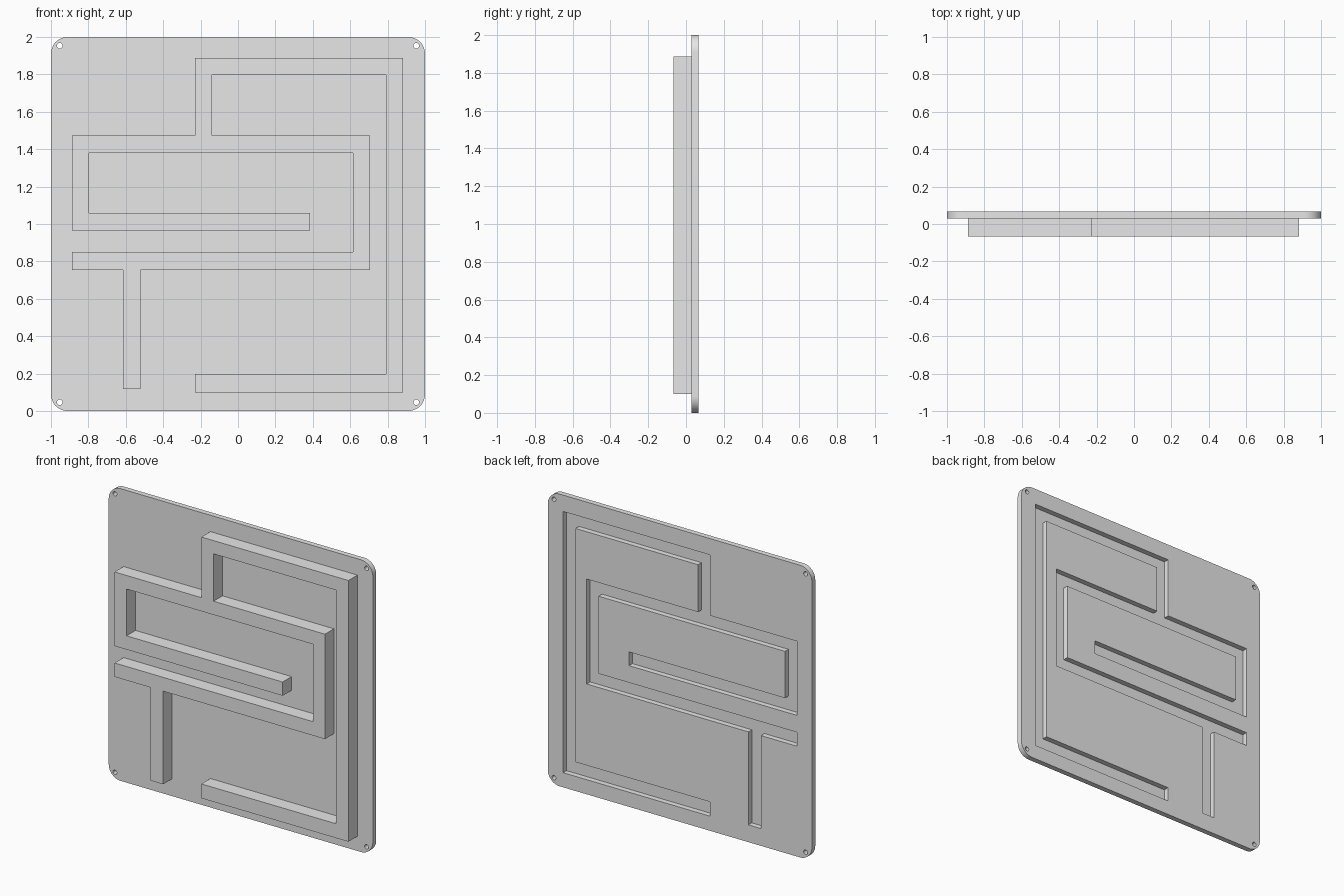
import bpy
import bmesh
from math import cos, sin, pi, radians
from mathutils import Matrix

cube = bpy.data.objects.get("Cube")
if cube:
    bpy.data.objects.remove(cube, do_unlink=True)

# One plain grey for every part
grey = bpy.data.materials.new("light grey")
grey.use_nodes = True
colour = (0.8, 0.8, 0.8, 1)
grey.diffuse_color = colour
for node in grey.node_tree.nodes:
    if node.type == 'BSDF_PRINCIPLED':
        node.inputs["Base Color"].default_value = colour


def arc(cx, cz, radius, start, end, steps):
    """Points along an arc, angles in degrees."""
    angles = [radians(start + (end - start) * i / steps) for i in range(steps + 1)]
    return [(cx + radius * cos(a), cz + radius * sin(a)) for a in angles]


def slab(name, outlines, y_front, y_back):
    """Extrude closed x-z outlines along y; inner outlines become holes."""
    curve = bpy.data.curves.new(name, 'CURVE')
    curve.dimensions = '2D'
    curve.fill_mode = 'BOTH'
    curve.extrude = (y_back - y_front) / 2
    for points in outlines:
        spline = curve.splines.new('POLY')
        spline.points.add(len(points) - 1)
        for point, (x, z) in zip(spline.points, points):
            point.co = (x, z, 0, 1)
        spline.use_cyclic_u = True
    obj = bpy.data.objects.new(name, curve)
    bpy.context.collection.objects.link(obj)
    bpy.ops.object.select_all(action='DESELECT')
    obj.select_set(True)
    bpy.context.view_layer.objects.active = obj
    bpy.ops.object.convert(target='MESH')
    obj = bpy.context.view_layer.objects.active

    # Stand the slab upright and weld its rims
    bm = bmesh.new()
    bm.from_mesh(obj.data)
    place = Matrix.Translation((0, (y_front + y_back) / 2, 0))
    bm.transform(place @ Matrix.Rotation(pi / 2, 4, 'X'))
    bmesh.ops.remove_doubles(bm, verts=bm.verts, dist=0.0001)
    bmesh.ops.recalc_face_normals(bm, faces=bm.faces)
    bm.to_mesh(obj.data)
    bm.free()
    obj.data.materials.clear()
    obj.data.materials.append(grey)
    bpy.ops.object.shade_smooth_by_angle(angle=radians(30))
    return obj


FRONT, JOIN, BACK = -0.067, 0.03, 0.067

# Winding wall outline
wall = [
    (-0.23, 0.1), (0.883, 0.1), (0.883, 1.888), (-0.23, 1.888),
    (-0.23, 1.473), (-0.888, 1.473), (-0.888, 0.966), (0.385, 0.966),
    (0.385, 1.06), (-0.797, 1.06), (-0.797, 1.38), (0.615, 1.38),
    (0.615, 0.85), (-0.888, 0.85), (-0.888, 0.755), (-0.615, 0.755),
    (-0.615, 0.118), (-0.52, 0.118), (-0.52, 0.755), (0.705, 0.755),
    (0.705, 1.473), (-0.138, 1.473), (-0.138, 1.797), (0.79, 1.797),
    (0.79, 0.198), (-0.23, 0.198),
]

# Rounded plate outline and its corner screw holes
RADIUS = 0.09
HOLE_INSET = 0.047
plate, holes = [], []
for i, (sx, sz) in enumerate([(1, 1), (-1, 1), (-1, -1), (1, -1)]):
    inner = 1 - RADIUS
    plate += arc(sx * inner, 1 + sz * inner, RADIUS, 90 * i, 90 * i + 90, 12)
    hole = 1 - HOLE_INSET
    holes.append(arc(sx * hole, 1 + sz * hole, 0.015, 0, 345, 23))

# The plate is slotted where the wall sits, leaving a groove on the back
slab("back_plate", [plate, wall] + holes, JOIN, BACK)
slab("winding_wall", [wall], FRONT, JOIN)
